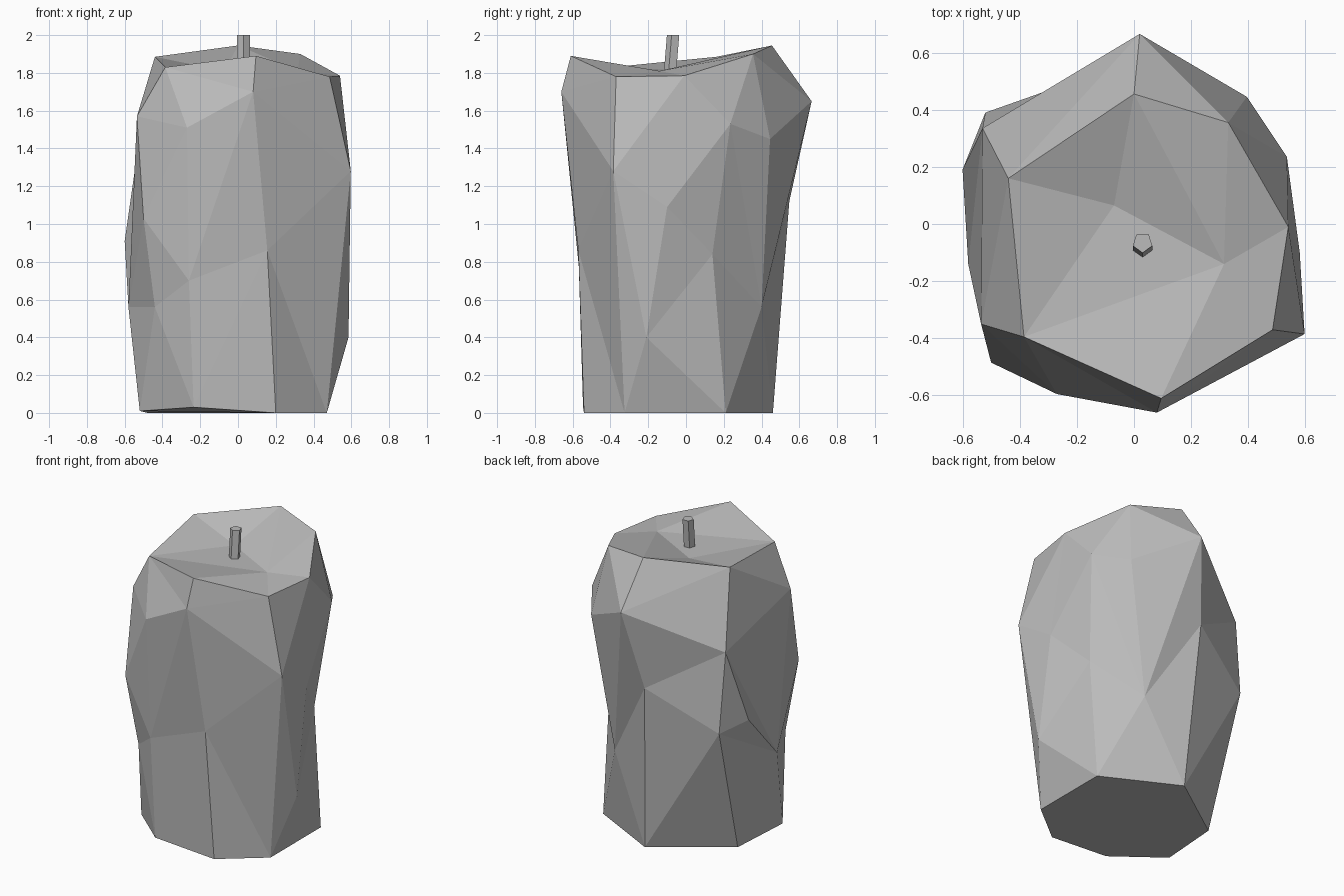
import bpy
import bmesh
from math import cos, sin, pi, tau
from mathutils import Vector

default = bpy.data.objects.get("Cube")
if default:
    bpy.data.objects.remove(default, do_unlink=True)


def make_material(name, colour):
    mat = bpy.data.materials.new(name)
    mat.use_nodes = True
    mat.diffuse_color = colour
    mat.node_tree.nodes["Principled BSDF"].inputs["Base Color"].default_value = colour
    return mat


def finish(name, bm, material):
    """Turn a bmesh into a flat shaded object."""
    bmesh.ops.recalc_face_normals(bm, faces=bm.faces[:])
    mesh = bpy.data.meshes.new(name)
    bm.to_mesh(mesh)
    bm.free()
    mesh.materials.append(material)
    obj = bpy.data.objects.new(name, mesh)
    bpy.context.collection.objects.link(obj)
    return obj


def add_corners(bm, corners, letters, points):
    for letter, point in zip(letters, points):
        corners[letter] = bm.verts.new(point)


def add_fan(bm, corners, hub, ring):
    """Triangles from one hub corner to each neighbouring pair in the ring."""
    for first, second in zip(ring, ring[1:]):
        bm.faces.new([corners[c] for c in (hub, first, second)])


grey = make_material("plain grey", (0.5, 0.5, 0.5, 1.0))

# Faceted body: corners by level
body = bmesh.new()
corners = {}

# Rim of the top, and the two low points inside it
add_corners(body, corners, "ABCDEFG", [
    (0, .455, 1.945), (.33, .355, 1.9), (.54, -.01, 1.785), (.485, -.37, 1.78),
    (.095, -.61, 1.89), (-.385, -.395, 1.83), (-.44, .16, 1.885)])
add_corners(body, corners, "HI", [(-.07, .065, 1.81), (.315, -.14, 1.81)])

# Shoulder
add_corners(body, corners, "PQRTeYfb", [
    (.02, .665, 1.65), (.395, .445, 1.45), (.535, .235, 1.53), (.597, -.385, 1.28),
    (.08, -.66, 1.7), (-.27, -.595, 1.51), (-.535, -.35, 1.57), (-.53, .335, 1.4)])

# Waist
add_corners(body, corners, "SVWcdghijklU", [
    (.58, -.1, 1.09), (.47, .14, .84), (.25, .4, .56), (-.075, .547, 1.12),
    (-.52, .39, .87), (-.6, .19, .91), (-.58, -.14, .56), (-.5, -.485, 1.03),
    (-.44, -.43, .56), (-.26, -.56, .7), (.155, -.57, .86), (.585, -.21, .4)])

# Foot
foot = "noqrstp"
add_corners(body, corners, foot, [
    (-.016, .46, 0), (-.48, .135, 0), (-.52, -.285, .01), (-.235, -.545, .03),
    (.2, -.54, 0), (.47, -.325, 0), (.47, .21, 0)])

# Facets, fanned around the main corners
fans = {
    "H": "AGFIA", "I": "ABCDEF",                              # sunken top
    "P": "AGbcWQBA", "R": "BCSVWQB", "T": "CDeltUSC",         # back and left
    "e": "DEFYkl", "f": "FGbhiYF", "i": "Ykjh",               # front and right
    "h": "bgdoqj", "d": "gbcno", "W": "cnpV", "U": "SVpt",    # lower sides
    "j": "qrk", "l": "krst",                                  # lower front
}
for hub, ring in fans.items():
    add_fan(body, corners, hub, ring)
body.faces.new([corners[c] for c in foot])
finish("body", body, grey)

# Wick: a leaning five sided stick set into the top
SIDES = 5
RADIUS = .036
wick = bmesh.new()
rings = []
for centre in (Vector((.03, -.083, 1.78)), Vector((.03, -.065, 2))):
    angles = [tau * i / SIDES - pi / 2 for i in range(SIDES)]
    rings.append([wick.verts.new(centre + RADIUS * Vector((cos(a), sin(a), 0)))
                  for a in angles])
    wick.faces.new(rings[-1])
low, high = rings
for i in range(SIDES):
    j = (i + 1) % SIDES
    wick.faces.new((low[i], low[j], high[j], high[i]))
finish("wick", wick, grey)
